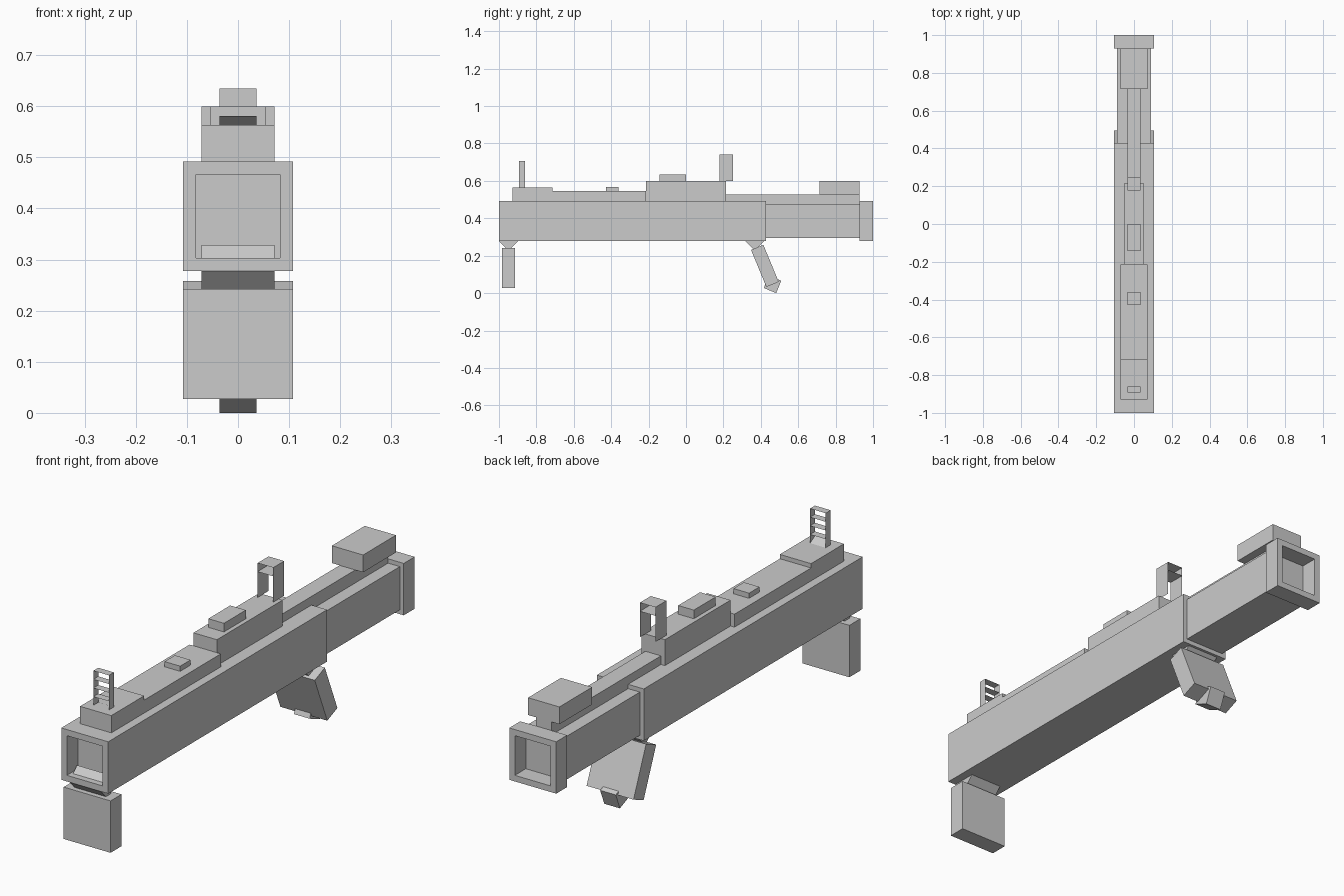
import bpy, bmesh
from math import radians, sin, cos
from mathutils import Matrix, Vector

if "Cube" in bpy.data.objects:
    bpy.data.objects.remove(bpy.data.objects["Cube"])

U = 1 / 28          # modelling unit: the body is 56 units long
BASE = 0.2776       # height of the underside of the tube


def finish(name, bm):
    mesh = bpy.data.meshes.new(name)
    bm.to_mesh(mesh)
    bm.free()
    ob = bpy.data.objects.new(name, mesh)
    bpy.context.collection.objects.link(ob)
    return ob


def box(name, half_x, y0, y1, z0, z1, recess=0):
    """Box in units, z measured from the tube underside.
    recess = -1 or +1 sinks a square hole in the -y or +y end."""
    bm = bmesh.new()
    bmesh.ops.create_cube(bm, size=1)
    bmesh.ops.scale(bm, vec=(2 * half_x * U, (y1 - y0) * U, (z1 - z0) * U), verts=bm.verts)
    bmesh.ops.translate(bm, vec=(0, (y0 + y1) / 2 * U, BASE + (z0 + z1) / 2 * U), verts=bm.verts)
    if recess:
        bm.normal_update()
        face = next(f for f in bm.faces if f.normal.y * recess > 0.9)
        bmesh.ops.inset_region(bm, faces=[face], thickness=U)
        wall = bmesh.ops.extrude_discrete_faces(bm, faces=[face])["faces"][0]
        bmesh.ops.translate(bm, vec=(0, -recess * 2 * U, 0), verts=wall.verts)
    return finish(name, bm)


def tilted(name, half_x, width, height, y, z, angle):
    """Box turned about the x axis around its own centre (world units)."""
    bm = bmesh.new()
    bmesh.ops.create_cube(bm, size=1)
    bmesh.ops.scale(bm, vec=(2 * half_x * U, width * U, height * U), verts=bm.verts)
    bmesh.ops.transform(bm, matrix=Matrix.Translation((0, y, z)) @ Matrix.Rotation(radians(angle), 4, 'X'),
                        verts=bm.verts)
    return finish(name, bm)


def sight(name, y0, y1, z0, z1, rungs, foot=False):
    """Open frame of thin sheets: two sides and horizontal rungs."""
    bm = bmesh.new()

    def quad(*pts):
        bm.faces.new([bm.verts.new(Vector((x * U, y * U, BASE + z * U))) for x, y, z in pts])

    for x in (-1, 1):
        quad((x, y0, z0), (x, y1, z0), (x, y1, z1), (x, y0, z1))
    for i in range(rungs):
        z = z1 - i
        quad((-1, y0, z), (1, y0, z), (1, y1, z), (-1, y1, z))
    if foot:
        quad((-1, y0, z0 + 0.5), (1, y0, z0 + 0.5), (1, y1, z0), (-1, y1, z0))
    return finish(name, bm)


# Main tube, slimmer barrel and muzzle collar
box("main_tube", 3, -28, 12, 0, 6, recess=-1)
box("barrel", 2.5, 12, 26, 0.5, 5.5)
box("muzzle_collar", 3, 26, 28, 0, 6, recess=1)

# Parts along the top
box("rear_block", 2, -26, -20, 6, 8)
box("top_plate", 2, -20, -6, 6, 7.5)
box("plate_button", 1, -12, -10.1, 7.5, 8.1)
box("receiver", 1.5, -6, 6, 6, 9)
box("receiver_button", 1, -4, 0, 9, 10)
box("top_rail", 1, 6, 26, 5.5, 7)
box("front_block", 2, 20, 26, 7, 9)

# Sights
sight("rear_sight", -25, -24.1, 8, 12, 4, foot=True)
sight("front_sight", 5, 7, 9, 13, 2)

# Grips, each hanging from a diamond-shaped joint
for label, y, angle in (("rear", -0.949, 0), ("front", 0.367, 22.5)):
    s, c = sin(radians(angle)), cos(radians(angle))
    tilted(label + "_joint", 2, 2, 2, y, BASE, 45)
    tilted(label + "_grip", 3, 2, 6, y + 4 * U * s, BASE - 4 * U * c, angle)
    if angle:
        tilted("grip_foot", 1, 2, 2, y + 7 * U * s, BASE - 7 * U * c, angle + 45)
